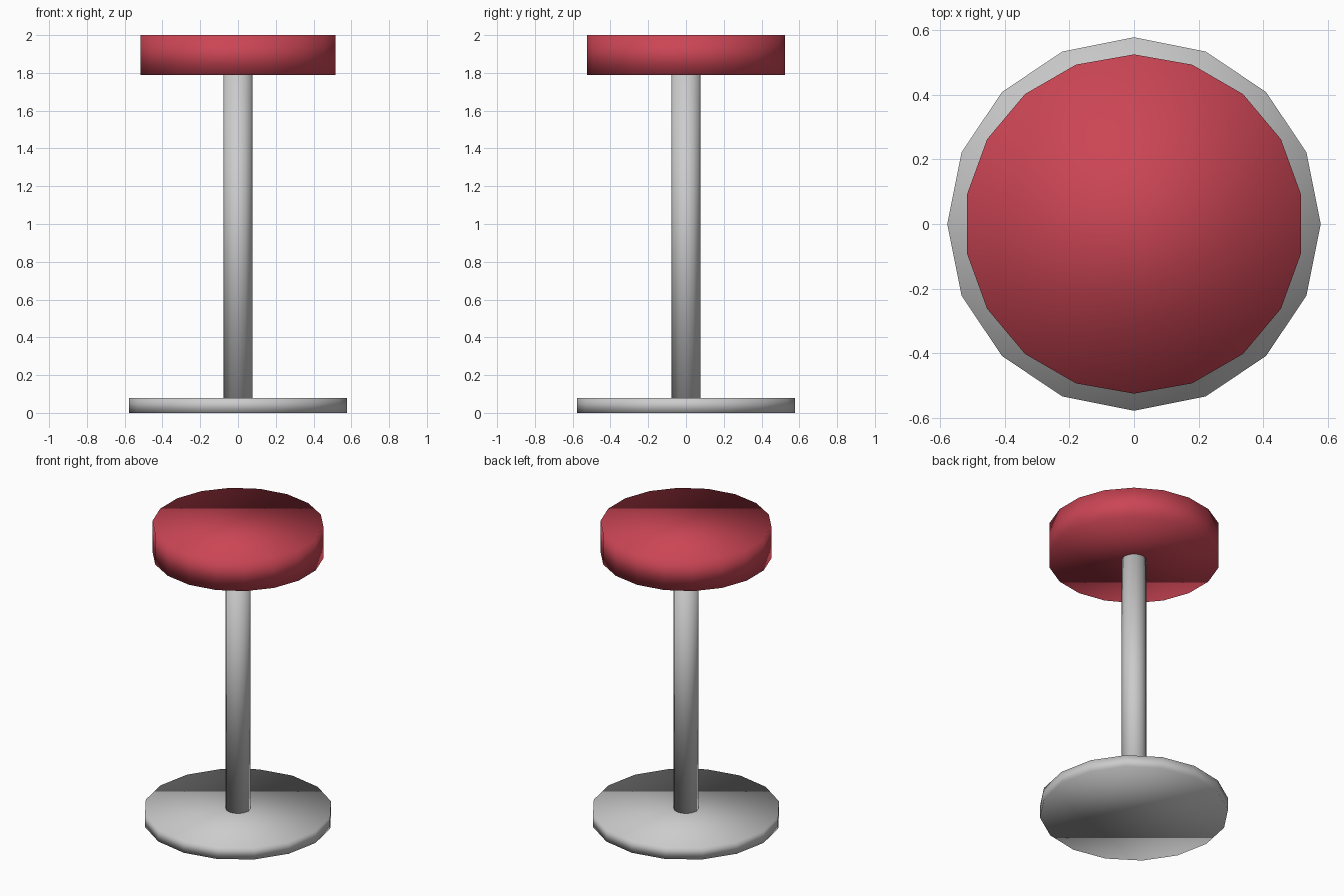
import bpy

if "Cube" in bpy.data.objects:
    bpy.data.objects.remove(bpy.data.objects["Cube"])


def disc(name, radius, z0, z1, sides):
    """Smooth-shaded upright cylinder between two heights."""
    bpy.ops.mesh.primitive_cylinder_add(
        vertices=sides, radius=radius, depth=z1 - z0,
        location=(0, 0, (z0 + z1) / 2))
    obj = bpy.context.object
    obj.name = name
    bpy.ops.object.shade_smooth()
    return obj


# Floor plate and post
disc("base", 0.578, 0.0, 0.08, 16)
disc("post", 0.077, 0.08, 1.79, 12)

# Red cushion
seat = disc("seat", 0.525, 1.79, 2.0, 18)
red = bpy.data.materials.new("red_cushion")
red.diffuse_color = (0.6, 0.06, 0.09, 1)
red.use_nodes = True
red.node_tree.nodes["Principled BSDF"].inputs["Base Color"].default_value = red.diffuse_color
seat.data.materials.append(red)
